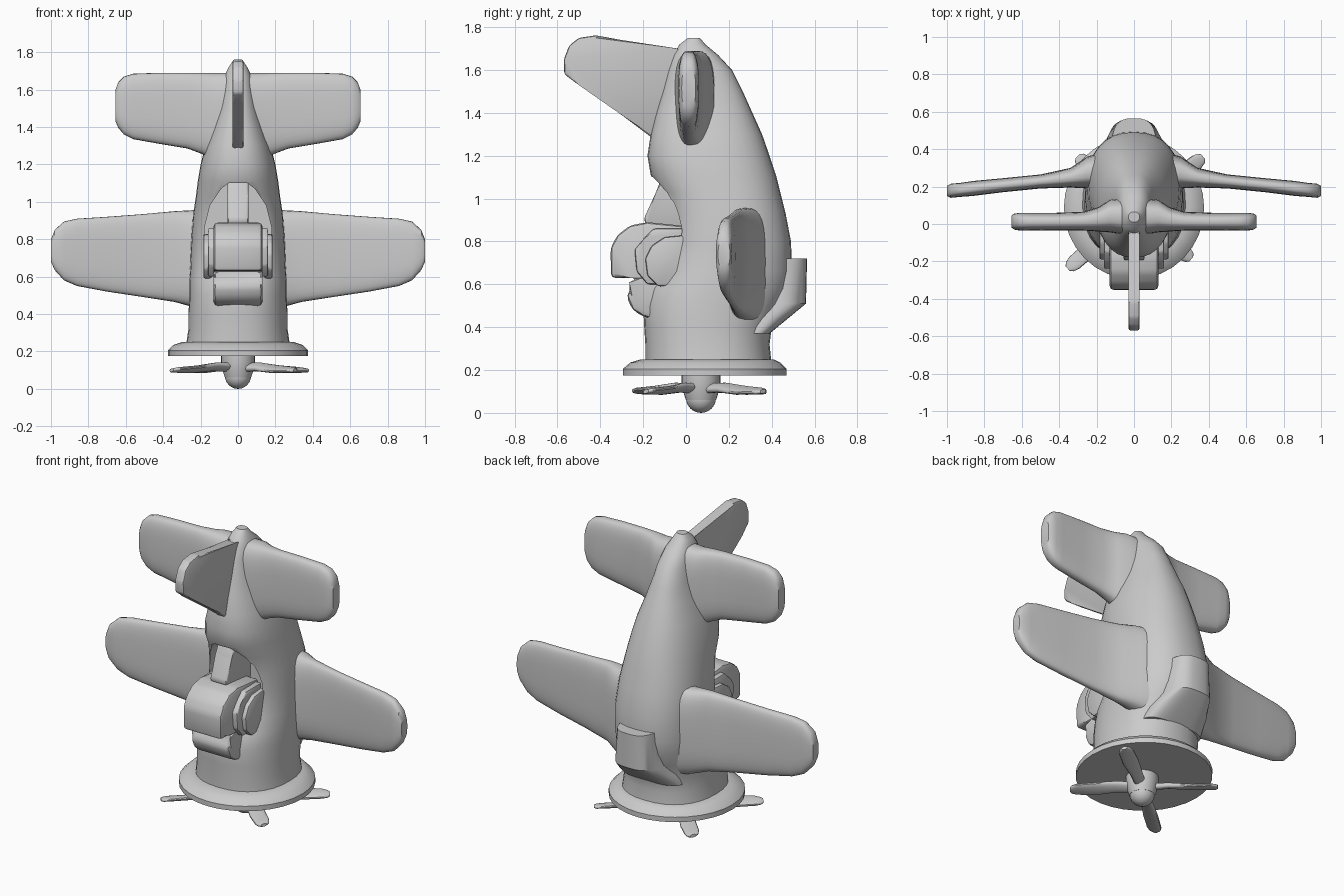
import bpy, bmesh, math
from mathutils import Vector, Matrix

X, Y, Z = Vector((1, 0, 0)), Vector((0, 1, 0)), Vector((0, 0, 1))


def finish(name, bm, mirror=False, angle=35):
    bmesh.ops.recalc_face_normals(bm, faces=bm.faces[:])
    mesh = bpy.data.meshes.new(name)
    bm.to_mesh(mesh)
    bm.free()
    ob = bpy.data.objects.new(name, mesh)
    bpy.context.collection.objects.link(ob)
    if mirror:
        ob.modifiers.new("Mirror", "MIRROR").use_mirror_merge = False
    smooth(ob, angle)
    return ob


def smooth(ob, angle=35):
    bpy.ops.object.select_all(action="DESELECT")
    ob.select_set(True)
    bpy.context.view_layer.objects.active = ob
    bpy.ops.object.shade_smooth_by_angle(angle=math.radians(angle))


def ring(centre, u, v, power=2.0, n=32):
    """Superellipse loop spanned by the half-axes u and v."""
    pts = []
    for i in range(n):
        a = 2 * math.pi * i / n
        c, s = math.cos(a), math.sin(a)
        pts.append(centre + u * math.copysign(abs(c) ** (2 / power), c)
                   + v * math.copysign(abs(s) ** (2 / power), s))
    return pts


def loft(bm, rings):
    loops = [[bm.verts.new(p) for p in r] for r in rings]
    n = len(loops[0])
    for a, b in zip(loops, loops[1:]):
        for i in range(n):
            j = (i + 1) % n
            bm.faces.new((a[i], a[j], b[j], b[i]))
    bm.faces.new(loops[0])
    bm.faces.new(loops[-1])


def prism(name, pts, axis, lo, hi, bevel=0.0, mirror=False):
    """Outline in (y, z) extruded along x, or in (x, z) extruded along y."""
    place = (lambda p, t: (t, p[0], p[1])) if axis == "x" else (lambda p, t: (p[0], t, p[1]))
    bm = bmesh.new()
    loft(bm, [[place(p, lo) for p in pts], [place(p, hi) for p in pts]])
    if bevel:
        bmesh.ops.bevel(bm, geom=bm.edges[:], offset=bevel, segments=2,
                        affect="EDGES", profile=0.5, clamp_overlap=True)
    return finish(name, bm, mirror)


def stack(name, rows, power):
    """Loft of upright sections: z, front y, back y, half width."""
    bm = bmesh.new()
    loft(bm, [ring(Vector((0, (f + b) / 2, z)), X * w, Y * (b - f) / 2, power)
              for z, f, b, w in rows])
    return finish(name, bm)


def panel(name, rows):
    """Right wing from stations: x, low z, high z, front y, back y; mirrored."""
    bm = bmesh.new()
    loft(bm, [ring(Vector((x, (f + b) / 2, (lo + hi) / 2)), Z * (hi - lo) / 2,
                   Y * (b - f) / 2, 3.0) for x, lo, hi, f, b in rows])
    return finish(name, bm, True, 40)


# Fuselage
body = stack("fuselage", [
    (0.22, -0.19, 0.40, 0.28), (0.32, -0.19, 0.39, 0.265), (0.40, -0.195, 0.40, 0.265),
    (0.50, -0.20, 0.45, 0.26), (0.58, -0.18, 0.485, 0.26), (0.66, -0.12, 0.495, 0.255),
    (0.80, -0.09, 0.49, 0.25), (0.93, -0.095, 0.465, 0.24), (1.03, -0.12, 0.44, 0.225),
    (1.11, -0.165, 0.42, 0.215), (1.20, -0.18, 0.39, 0.20), (1.30, -0.165, 0.355, 0.175),
    (1.40, -0.14, 0.31, 0.14), (1.50, -0.11, 0.265, 0.11), (1.60, -0.085, 0.215, 0.09),
    (1.67, -0.06, 0.15, 0.075), (1.72, -0.03, 0.09, 0.05), (1.75, 0.01, 0.065, 0.03)], 2.3)

# Cockpit opening
right = [(0.12, 0.60), (0.175, 0.66), (0.18, 0.86), (0.15, 0.98), (0.09, 1.07), (0.05, 1.10)]
cutter = prism("cockpit_cutter", right + [(-x, z) for x, z in right[::-1]], "y", -0.6, 0.04)
cutter.hide_render = True
cut = body.modifiers.new("Cockpit", "BOOLEAN")
cut.operation, cut.solver, cut.object = "DIFFERENCE", "EXACT", cutter
bpy.context.view_layer.objects.active = body
bpy.ops.object.modifier_apply(modifier=cut.name)
bpy.data.objects.remove(cutter)
smooth(body)

# Canopy, its stepped side frames, headrest and nose step
prism("canopy", [(0.02, 0.60), (-0.26, 0.63), (-0.35, 0.63), (-0.352, 0.77), (-0.32, 0.83),
                 (-0.26, 0.875), (-0.18, 0.89), (0.02, 0.87)], "x", -0.13, 0.13, 0.02)
prism("canopy_frame_inner", [(0.0, 0.60), (-0.18, 0.60), (-0.23, 0.66), (-0.24, 0.76),
                             (-0.20, 0.81), (-0.15, 0.86), (0.0, 0.86)],
      "x", 0.10, 0.16, 0.01, True)
prism("canopy_frame_outer", [(0.0, 0.60), (-0.13, 0.59), (-0.18, 0.64), (-0.19, 0.72),
                             (-0.16, 0.78), (-0.10, 0.82), (0.0, 0.83)],
      "x", 0.14, 0.185, 0.01, True)
prism("headrest", [(0.06, 0.84), (-0.19, 0.88), (-0.195, 0.91), (-0.14, 1.03), (-0.11, 1.11),
                   (0.06, 1.11)], "x", -0.055, 0.055, 0.012)
prism("nose_step", [(-0.1, 0.42), (-0.2, 0.45), (-0.25, 0.48), (-0.28, 0.55), (-0.24, 0.60),
                    (-0.24, 0.65), (-0.1, 0.65)], "x", -0.13, 0.13, 0.025)

# Belly scoop
stack("belly_scoop", [(0.37, 0.2, 0.39, 0.20), (0.44, 0.2, 0.475, 0.18),
                      (0.51, 0.2, 0.56, 0.14), (0.72, 0.2, 0.565, 0.12)], 3.0)

# Wings and tailplane
panel("wing", [
    (0.12, 0.41, 0.96, 0.17, 0.40), (0.25, 0.44, 0.955, 0.19, 0.36), (0.34, 0.465, 0.95, 0.195, 0.30),
    (0.50, 0.49, 0.935, 0.19, 0.265), (0.70, 0.52, 0.92, 0.17, 0.245), (0.86, 0.55, 0.91, 0.15, 0.23),
    (0.93, 0.58, 0.895, 0.145, 0.22), (0.98, 0.635, 0.85, 0.14, 0.215), (1.0, 0.68, 0.80, 0.15, 0.205)])
panel("tailplane", [
    (0.03, 1.20, 1.69, -0.06, 0.14), (0.13, 1.22, 1.69, -0.045, 0.13), (0.19, 1.255, 1.69, -0.04, 0.09),
    (0.27, 1.285, 1.69, -0.035, 0.065), (0.42, 1.31, 1.69, -0.035, 0.06), (0.56, 1.335, 1.685, -0.035, 0.06),
    (0.61, 1.36, 1.67, -0.035, 0.06), (0.64, 1.395, 1.64, -0.03, 0.055), (0.655, 1.43, 1.60, -0.02, 0.045)])

# Tail fin
prism("tail_fin", [(0.03, 1.69), (-0.05, 1.69), (-0.42, 1.762), (-0.50, 1.75), (-0.545, 1.715),
                   (-0.57, 1.65), (-0.568, 1.58), (-0.50, 1.53), (-0.30, 1.39), (-0.14, 1.27),
                   (0.03, 1.25)], "x", -0.03, 0.03, 0.012)

# Cowling flange
stack("cowling", [(0.175, -0.295, 0.47, 0.375), (0.205, -0.295, 0.47, 0.375),
                  (0.235, -0.26, 0.44, 0.345), (0.25, -0.21, 0.41, 0.30)], 2.0)

# Propeller hub and spinner
stack("hub", [(0.06, 0.0, 0.14, 0.07), (0.09, -0.01, 0.15, 0.08),
              (0.14, -0.02, 0.16, 0.09), (0.19, -0.02, 0.16, 0.09)], 2.0)
bm = bmesh.new()
bmesh.ops.create_uvsphere(bm, u_segments=24, v_segments=12, radius=0.07,
                          matrix=Matrix.Translation((0, 0.07, 0.07)))
finish("spinner", bm)

# Propeller blades
for k, (deg, length) in enumerate([(38, 0.47), (136, 0.42), (221, 0.47), (320, 0.40)]):
    spin = Matrix.Rotation(math.radians(deg), 3, "Z")
    rings = []
    for t, w, h, z, tilt in [(0.08, 0.03, 0.02, 0.115, 30), (0.35, 0.035, 0.017, 0.118, 25),
                             (0.65, 0.045, 0.014, 0.105, 18), (0.9, 0.042, 0.012, 0.102, 12),
                             (0.97, 0.032, 0.011, 0.10, 10), (1.0, 0.016, 0.009, 0.10, 10)]:
        a = math.radians(tilt)
        side = Vector((0, math.cos(a), math.sin(a)))
        up = Vector((0, -math.sin(a), math.cos(a)))
        rings.append([spin @ p + Y * 0.07 for p in
                      ring(Vector((t * length, 0, z)), side * w, up * h, 2.5, 16)])
    bm = bmesh.new()
    loft(bm, rings)
    finish(f"propeller_blade_{k + 1}", bm)
